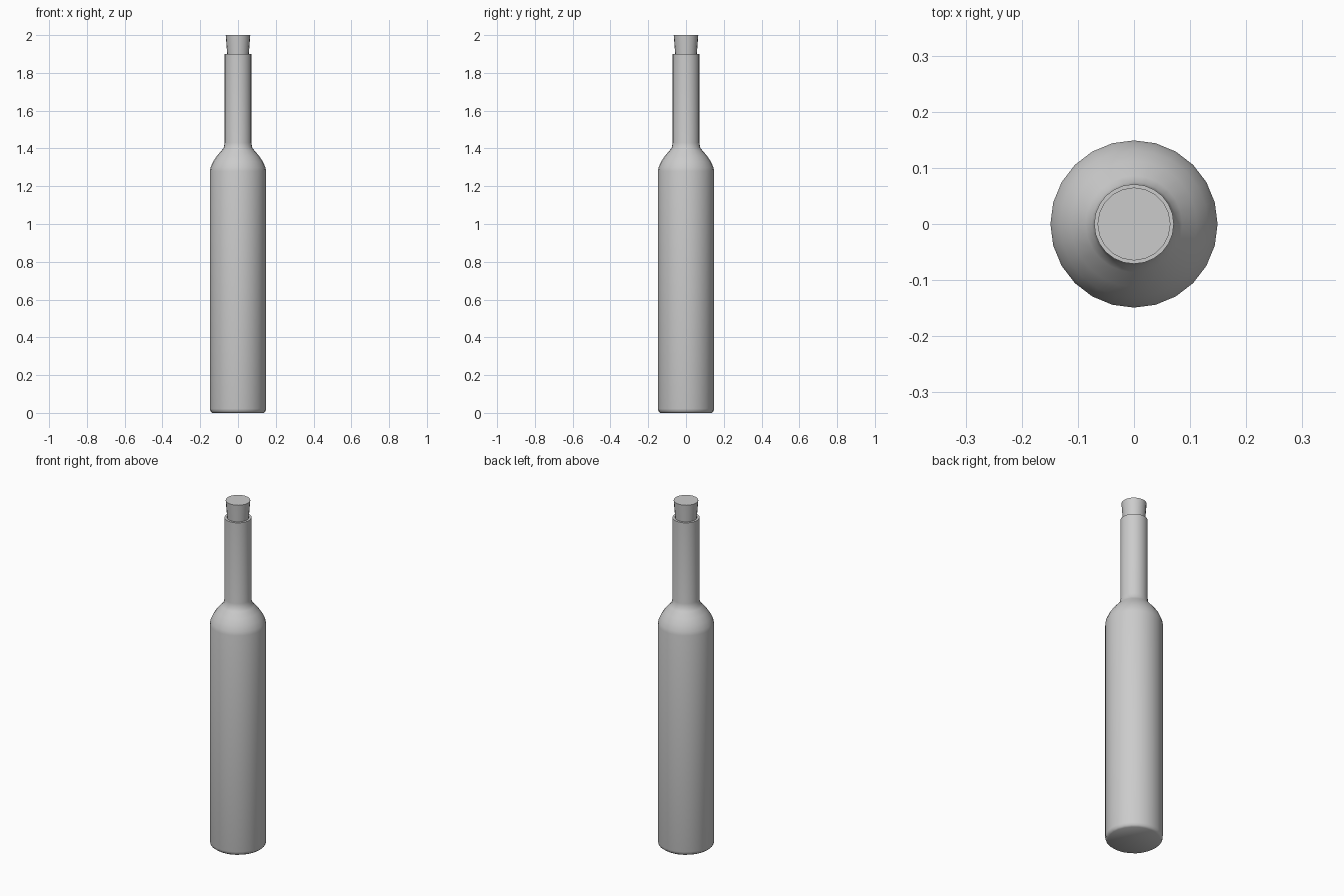
import bpy, bmesh, math

if "Cube" in bpy.data.objects:
    bpy.data.objects.remove(bpy.data.objects["Cube"])


def lathe(name, profile, sides):
    """Revolve (radius, z) points around z; open ends are capped flat."""
    bm = bmesh.new()
    rings = []
    for r, z in profile:
        rings.append([bm.verts.new((r * math.cos(2 * math.pi * i / sides),
                                    r * math.sin(2 * math.pi * i / sides), z))
                      for i in range(sides)])
    for low, high in zip(rings, rings[1:]):
        for i in range(sides):
            j = (i + 1) % sides
            bm.faces.new((low[i], low[j], high[j], high[i]))
    bm.faces.new(rings[0][::-1])
    bm.faces.new(rings[-1])
    mesh = bpy.data.meshes.new(name)
    bm.to_mesh(mesh)
    bm.free()
    obj = bpy.data.objects.new(name, mesh)
    bpy.context.collection.objects.link(obj)
    bpy.ops.object.select_all(action='DESELECT')
    obj.select_set(True)
    bpy.context.view_layer.objects.active = obj
    bpy.ops.object.shade_smooth_by_angle(angle=math.radians(40))
    return obj


# Bottle: rounded base, straight body, sloped shoulder, neck and mouth
lathe("bottle", [
    (0.136, 0.0), (0.146, 0.008), (0.149, 0.022),
    (0.149, 1.28), (0.145, 1.30), (0.132, 1.33), (0.112, 1.36),
    (0.086, 1.39), (0.075, 1.405), (0.071, 1.43),
    (0.071, 1.90), (0.058, 1.90), (0.055, 1.82),
], 24)

# Cork: tapered stopper, partly inside the neck
lathe("cork", [(0.051, 1.82), (0.065, 2.0)], 20)
